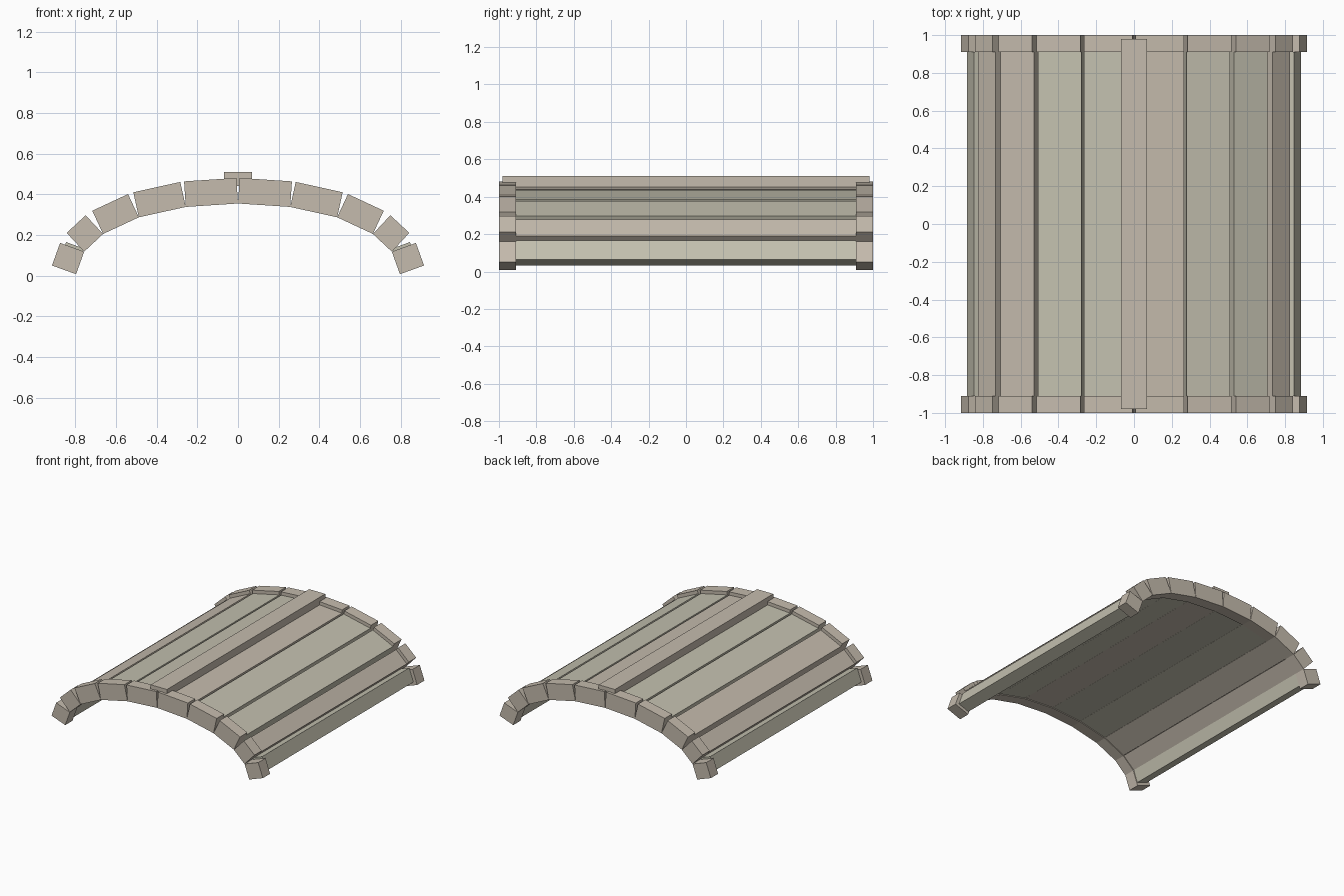
import bpy
from mathutils import Vector

if "Cube" in bpy.data.objects:
    bpy.data.objects.remove(bpy.data.objects["Cube"], do_unlink=True)


def material(name, colour):
    mat = bpy.data.materials.new(name)
    mat.use_nodes = True
    mat.diffuse_color = (*colour, 1)
    mat.node_tree.nodes["Principled BSDF"].inputs["Base Color"].default_value = (*colour, 1)
    return mat


pale = material("pale grey wood", (0.55, 0.53, 0.43))
warm = material("warm grey wood", (0.56, 0.50, 0.42))


def prism(name, outline, y0, y1, mat):
    """Extrude an x-z outline along y."""
    n = len(outline)
    verts = [(p[0], y, p[1]) for y in (y0, y1) for p in outline]
    faces = [tuple(range(n)), tuple(reversed(range(n, 2 * n)))]
    faces += [((i + 1) % n, i, i + n, (i + 1) % n + n) for i in range(n)]
    mesh = bpy.data.meshes.new(name)
    mesh.from_pydata(verts, [], faces)
    mesh.materials.append(mat)
    obj = bpy.data.objects.new(name, mesh)
    bpy.context.collection.objects.link(obj)
    return obj


def segment(a, b, low, high, start=0, end=0):
    """Rectangle standing on the chord a-b, between two outward offsets."""
    along = (b - a).normalized()
    out = Vector((-along.y, along.x))
    a, b = a + along * start, b - along * end
    return [a + out * low, b + out * low, b + out * high, a + out * high]


# Inner line of half the arch, from crown to foot
arch = [Vector(p) for p in ((0, 0.355), (0.257, 0.338), (0.488, 0.287),
                            (0.664, 0.205), (0.757, 0.118), (0.797, 0.007))]
RIB, PLANK, INNER, OUTER = 0.126, 0.1, 0.91, 1.0
warm_planks = {("left", 0), ("right", 2), ("left", 3), ("right", 3)}

for side, sign in (("left", 1), ("right", -1)):
    for i, (a, b) in enumerate(zip(arch, arch[1:])):
        last = i == len(arch) - 2

        # End rib blocks, with wedge gaps between them
        block = [(p.x * sign, p.y) for p in segment(a, b, 0, RIB)]
        # Long boards, thinner than the ribs
        board = [(p.x * sign, p.y) for p in segment(
            a, b, 0.006, PLANK, -0.014 if last else 0, 0.024 if last else 0)]
        if sign < 0:
            block.reverse()
            board.reverse()

        prism(f"front_rib_{side}_{i + 1}", block, -OUTER, -INNER, warm)
        prism(f"back_rib_{side}_{i + 1}", block, INNER, OUTER, warm)
        prism(f"roof_plank_{side}_{i + 1}", board, -INNER, INNER,
              warm if (side, i) in warm_planks else pale)

# Ridge board along the crown
prism("ridge_board", [(-0.07, 0.44), (0.07, 0.44), (0.07, 0.51), (-0.07, 0.51)],
      -0.98, 0.98, warm)
